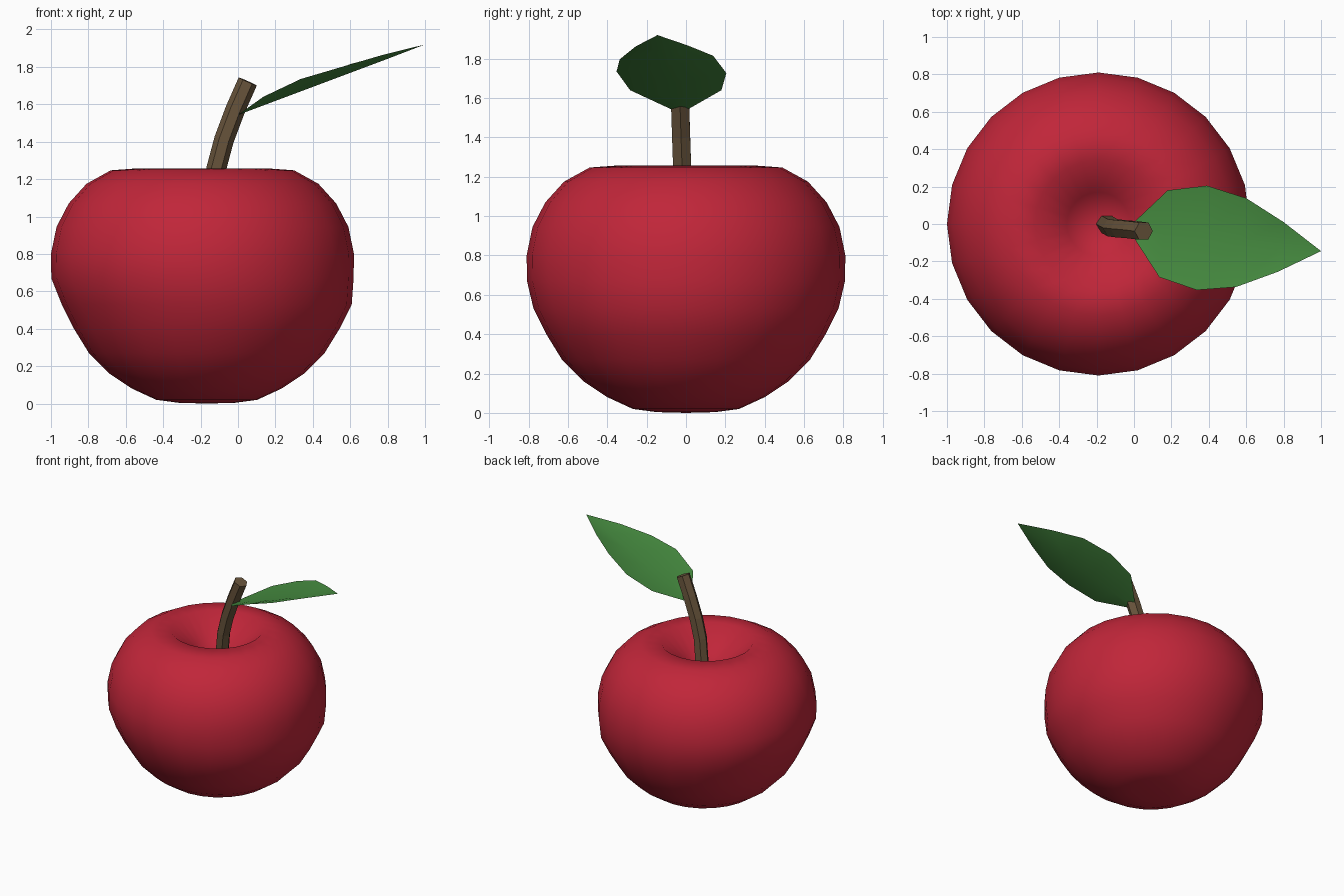
import bpy, bmesh
from math import cos, sin, pi
from mathutils import Vector

cube = bpy.data.objects.get("Cube")
if cube:
    bpy.data.objects.remove(cube, do_unlink=True)


def material(name, rgb):
    mat = bpy.data.materials.new(name)
    mat.use_nodes = True
    mat.diffuse_color = (*rgb, 1)
    bsdf = next(n for n in mat.node_tree.nodes if n.type == "BSDF_PRINCIPLED")
    bsdf.inputs["Base Color"].default_value = (*rgb, 1)
    return mat


def finish(bm, name, mat, smooth):
    mesh = bpy.data.meshes.new(name)
    for face in bm.faces:
        face.smooth = smooth
    bm.normal_update()
    bm.to_mesh(mesh)
    bm.free()
    mesh.materials.append(mat)
    obj = bpy.data.objects.new(name, mesh)
    bpy.context.collection.objects.link(obj)
    return obj


def bridge(bm, a, b):
    n = len(a)
    for i in range(n):
        j = (i + 1) % n
        bm.faces.new((a[i], a[j], b[j], b[i]))


def fan(bm, ring, tip, up):
    n = len(ring)
    for i in range(n):
        a, b = ring[i], ring[(i + 1) % n]
        bm.faces.new((a, b, tip) if up else (b, a, tip))


red = material("apple red", (0.53, 0.019, 0.041))
brown = material("stem brown", (0.14, 0.09, 0.045))
green = material("leaf green", (0.06, 0.255, 0.05))

# Fruit: lathed profile (radius, height), lower half nudged sideways
SIDES = 24
CENTRE = -0.19
profile = [(.15, .004), (.27, .02), (.40, .08), (.52, .16), (.63, .27),
           (.71, .40), (.775, .53), (.808, .67), (.81, .80), (.78, .945),
           (.715, 1.07), (.62, 1.175), (.49, 1.247), (.34, 1.258), (.17, 1.11)]
bm = bmesh.new()
rings = []
for r, z in profile:
    cx = CENTRE + (0.023 if z < 0.6 else 0)
    rings.append([bm.verts.new((cx + r * cos(2 * pi * i / SIDES),
                                r * sin(2 * pi * i / SIDES), z)) for i in range(SIDES)])
for low, high in zip(rings, rings[1:]):
    bridge(bm, low, high)
fan(bm, rings[0], bm.verts.new((CENTRE + 0.023, 0, 0)), False)
fan(bm, rings[-1], bm.verts.new((CENTRE, 0, 1.0)), True)
finish(bm, "apple_body", red, True)

# Stem: six-sided tube swept along a bent path
path = [Vector(p) for p in ((-.15, 0, 1.0), (-.115, -.02, 1.26), (-.075, -.025, 1.41),
                            (-.015, -.03, 1.57), (.052, -.038, 1.722))]
bm = bmesh.new()
rings = []
for k, p in enumerate(path):
    tangent = (path[min(k + 1, len(path) - 1)] - path[max(k - 1, 0)]).normalized()
    side = Vector((0, 1, 0)).cross(tangent).normalized()
    across = tangent.cross(side)
    rings.append([bm.verts.new(p + 0.053 * (side * cos(i * pi / 3) + across * sin(i * pi / 3)))
                  for i in range(6)])
for low, high in zip(rings, rings[1:]):
    bridge(bm, low, high)
bm.faces.new(rings[-1])
bm.faces.new(rings[0][::-1])
finish(bm, "stem", brown, False)

# Leaf: thin sheet folded along a straight midrib, (x, y, z) of both margins
margins = [((0, -.075, 1.543), (0, .01, 1.543)),
           ((.135, -.284, 1.64), (.18, .18, 1.64)),
           ((.335, -.353, 1.735), (.39, .205, 1.727)),
           ((.545, -.337, 1.797), (.60, .138, 1.815)),
           ((.77, -.255, 1.863), (.80, .01, 1.867))]
bm = bmesh.new()
rows = []
for a, b in margins:
    mid = (Vector(a) + Vector(b)) / 2
    mid.z = 1.543 + 0.375 * mid.x
    rows.append([bm.verts.new(v) for v in (a, mid, b)])
for near, far in zip(rows, rows[1:]):
    for i in range(2):
        bm.faces.new((near[i], far[i], far[i + 1], near[i + 1]))
tip = bm.verts.new((1.0, -.145, 1.92))
for i in range(2):
    bm.faces.new((rows[-1][i], tip, rows[-1][i + 1]))
finish(bm, "leaf", green, True)
